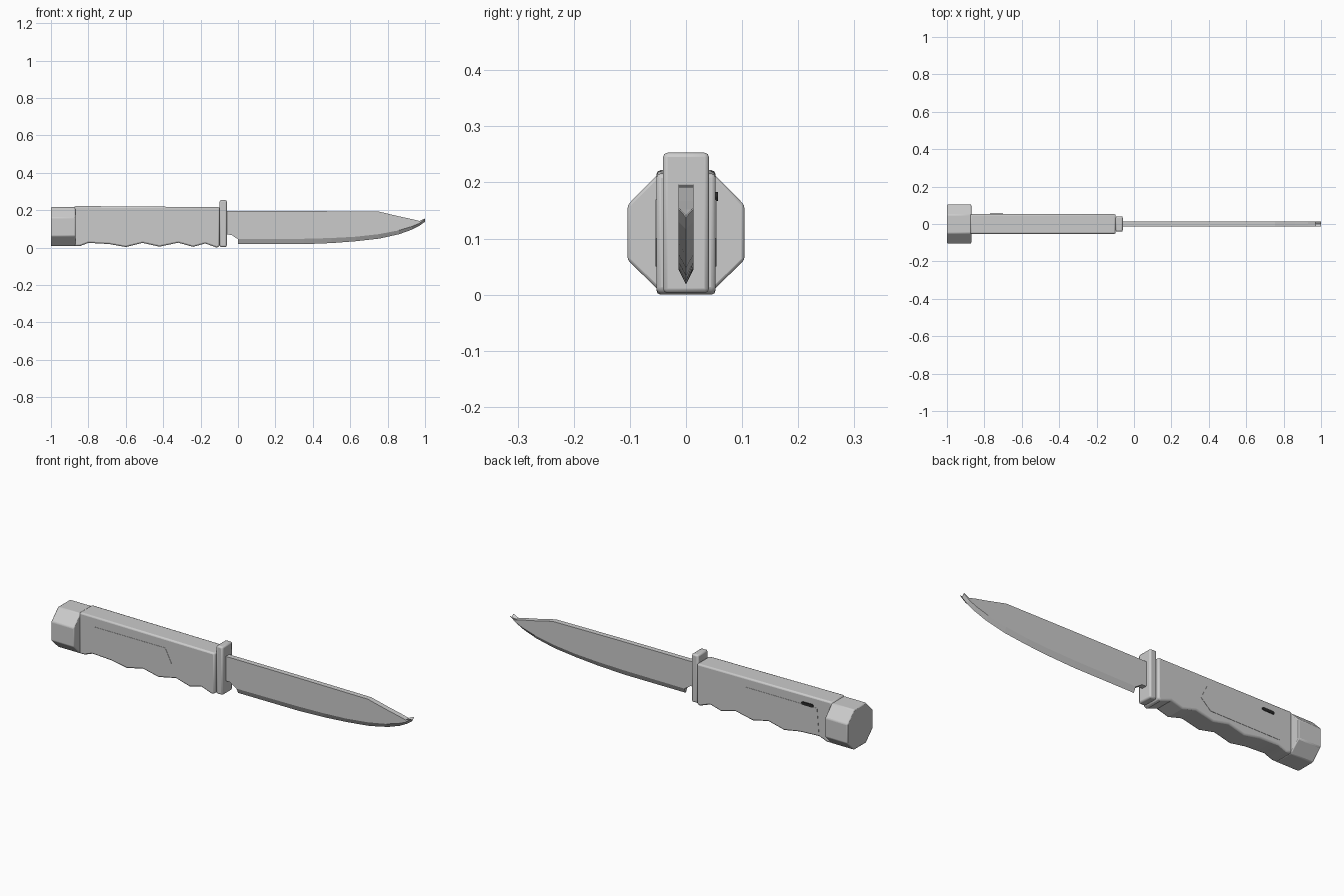
import bpy, bmesh, math

if "Cube" in bpy.data.objects:
    bpy.data.objects.remove(bpy.data.objects["Cube"])


def make_object(name, verts, faces, bevel=0.0, segments=2, smooth=True):
    mesh = bpy.data.meshes.new(name)
    bm = bmesh.new()
    vs = [bm.verts.new(v) for v in verts]
    for f in faces:
        bm.faces.new([vs[i] for i in f])
    bmesh.ops.recalc_face_normals(bm, faces=bm.faces)
    bm.to_mesh(mesh)
    bm.free()
    ob = bpy.data.objects.new(name, mesh)
    bpy.context.collection.objects.link(ob)
    if bevel:
        m = ob.modifiers.new("Bevel", 'BEVEL')
        m.width, m.segments = bevel, segments
        m.limit_method, m.angle_limit = 'ANGLE', math.radians(40)
    if smooth:
        bpy.ops.object.select_all(action='DESELECT')
        ob.select_set(True)
        bpy.context.view_layer.objects.active = ob
        bpy.ops.object.shade_smooth_by_angle(angle=math.radians(30))
    return ob


def loft(name, rings, **kw):
    """Closed skin through rings that all have the same point count."""
    n = len(rings[0])
    faces = [[k * n + i, k * n + (i + 1) % n, (k + 1) * n + (i + 1) % n, (k + 1) * n + i]
             for k in range(len(rings) - 1) for i in range(n)]
    last = (len(rings) - 1) * n
    faces += [list(range(n)), list(range(last, last + n))]
    return make_object(name, [v for r in rings for v in r], faces, **kw)


def extrude_xz(name, profile, y0, y1, **kw):
    return loft(name, [[(x, y, z) for x, z in profile] for y in (y0, y1)], **kw)


def extrude_yz(name, profile, x0, x1, **kw):
    return loft(name, [[(x, y, z) for y, z in profile] for x in (x0, x1)], **kw)


# Grip with finger waves along the underside
grip = [(-0.875, 0.222), (-0.875, 0.008), (-0.845, 0.008), (-0.80, 0.025), (-0.69, 0.019),
        (-0.60, 0.003), (-0.51, 0.025), (-0.42, 0.005), (-0.32, 0.026),
        (-0.24, 0.004), (-0.175, 0.022), (-0.115, 0.0), (-0.098, 0.006), (-0.098, 0.216)]
extrude_xz("grip", grip, -0.053, 0.053, bevel=0.008)

# Octagonal pommel
octagon = [(0.104, 0.062), (0.104, 0.160), (0.049, 0.216), (-0.049, 0.216),
           (-0.104, 0.160), (-0.104, 0.062), (-0.049, 0.008), (0.049, 0.008)]
extrude_yz("pommel", octagon, -1.0, -0.87, bevel=0.005)

# Hand guard
guard = [(-0.041, 0.003), (0.041, 0.003), (0.041, 0.253), (-0.041, 0.253)]
extrude_yz("guard", guard, -0.098, -0.06, bevel=0.008)

# Shallow panel on each side of the grip
panel = [(-0.79, 0.17), (-0.80, 0.05), (-0.40, 0.05), (-0.345, 0.10), (-0.38, 0.17)]
for name, s in (("panel_front", -1), ("panel_back", 1)):
    extrude_xz(name, panel, s * 0.050, s * 0.0545, smooth=False)

# Dark slot-shaped button on the back side
slot = []
for cx, start in ((-0.708, -90), (-0.762, 90)):
    for k in range(7):
        a = math.radians(start + 30 * k)
        slot.append((cx + 0.008 * math.cos(a), 0.175 + 0.008 * math.sin(a)))
button = extrude_xz("button", slot, 0.050, 0.057)
dark = bpy.data.materials.new("dark")
dark.diffuse_color = (0.02, 0.02, 0.02, 1)
dark.use_nodes = True
dark.node_tree.nodes["Principled BSDF"].inputs["Base Color"].default_value = dark.diffuse_color
button.data.materials.append(dark)

# Blade stations: x, spine z, spine centre z, bevel line z, cutting edge z
W = 0.0135
stations = [(-0.07, 0.196, 0.196, 0.070, 0.070), (-0.035, 0.196, 0.196, 0.068, 0.068),
            (-0.012, 0.196, 0.196, 0.052, 0.052), (0.0, 0.196, 0.196, 0.045, 0.045),
            (0.001, 0.196, 0.196, 0.045, 0.018), (0.35, 0.195, 0.195, 0.047, 0.018),
            (0.50, 0.194, 0.194, 0.051, 0.024), (0.63, 0.193, 0.193, 0.058, 0.034),
            (0.755, 0.192, 0.192, 0.072, 0.048), (0.86, 0.167, 0.167, 0.092, 0.071),
            (0.93, 0.152, 0.152, 0.113, 0.096), (0.97, 0.142, 0.140, 0.130, 0.117),
            (1.0, 0.156, 0.141, 0.153, 0.138)]
loft("blade", [[(x, W, t), (x, 0, c), (x, -W, t), (x, -W, b), (x, 0, e), (x, W, b)]
               for x, t, c, b, e in stations], smooth=False)
